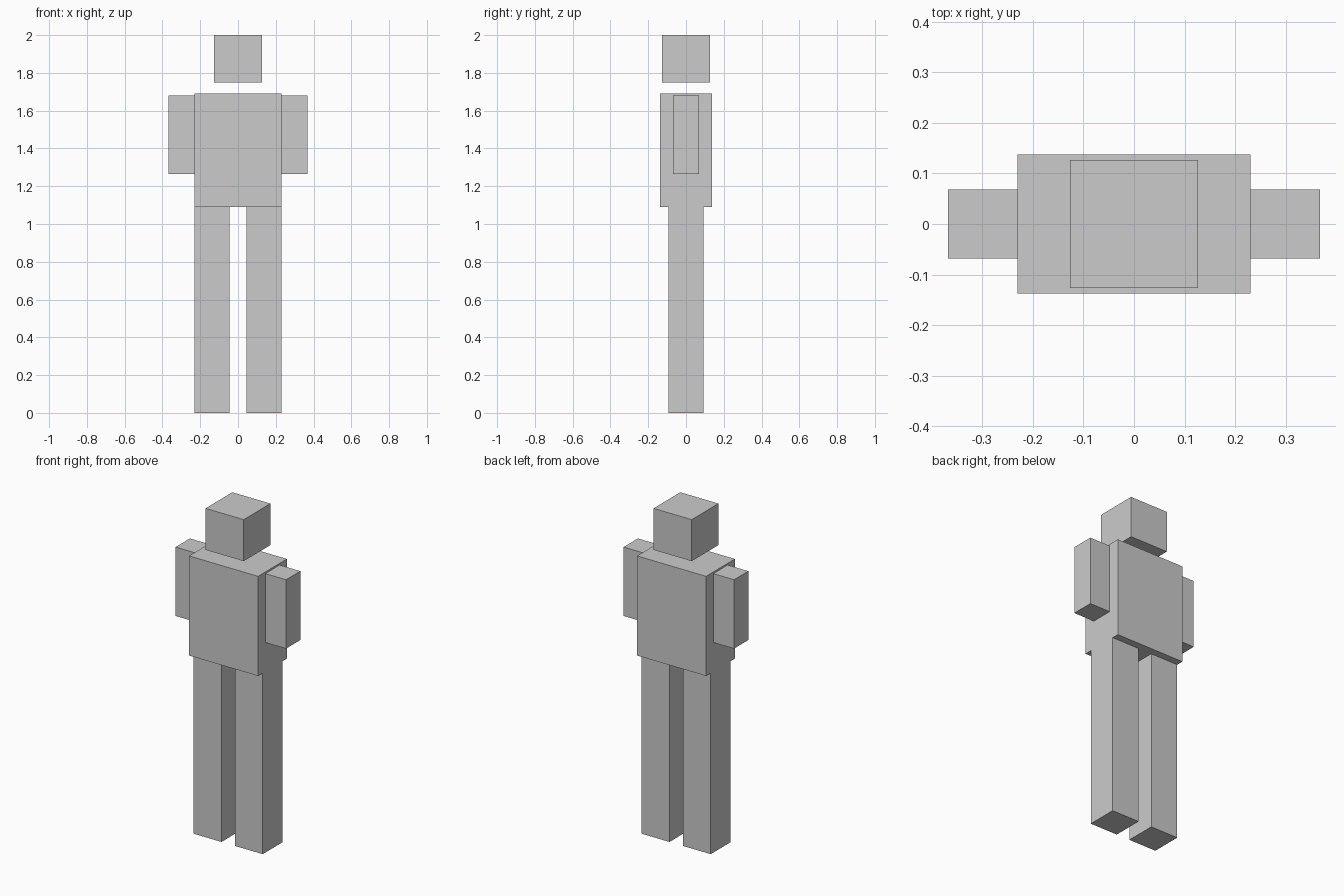
import bpy
import bmesh
from mathutils import Vector

if "Cube" in bpy.data.objects:
    bpy.data.objects.remove(bpy.data.objects["Cube"])

grey = bpy.data.materials.new("plain_grey")
grey.diffuse_color = (0.6, 0.6, 0.6, 1.0)
grey.use_nodes = True
grey.node_tree.nodes["Principled BSDF"].inputs["Base Color"].default_value = grey.diffuse_color


def box(name, low, high):
    """Axis-aligned box between two opposite corners."""
    low, high = Vector(low), Vector(high)
    bm = bmesh.new()
    bmesh.ops.create_cube(bm, size=1.0)
    bmesh.ops.scale(bm, vec=high - low, verts=bm.verts)
    mesh = bpy.data.meshes.new(name)
    bm.to_mesh(mesh)
    bm.free()
    mesh.materials.append(grey)
    obj = bpy.data.objects.new(name, mesh)
    obj.location = (low + high) / 2
    bpy.context.collection.objects.link(obj)
    return obj


# Head floats just above the torso
box("head", (-0.127, -0.127, 1.75), (0.127, 0.127, 2.0))
box("torso", (-0.23, -0.137, 1.09), (0.23, 0.137, 1.69))

# Arms and legs, one of each per side
for side, s in (("left", 1), ("right", -1)):
    for part, inner, outer, depth, bottom, top in (
        ("arm", 0.23, 0.368, 0.068, 1.265, 1.68),
        ("leg", 0.045, 0.23, 0.093, 0.0, 1.09),
    ):
        x0, x1 = sorted((s * inner, s * outer))
        box(f"{side}_{part}", (x0, -depth, bottom), (x1, depth, top))
